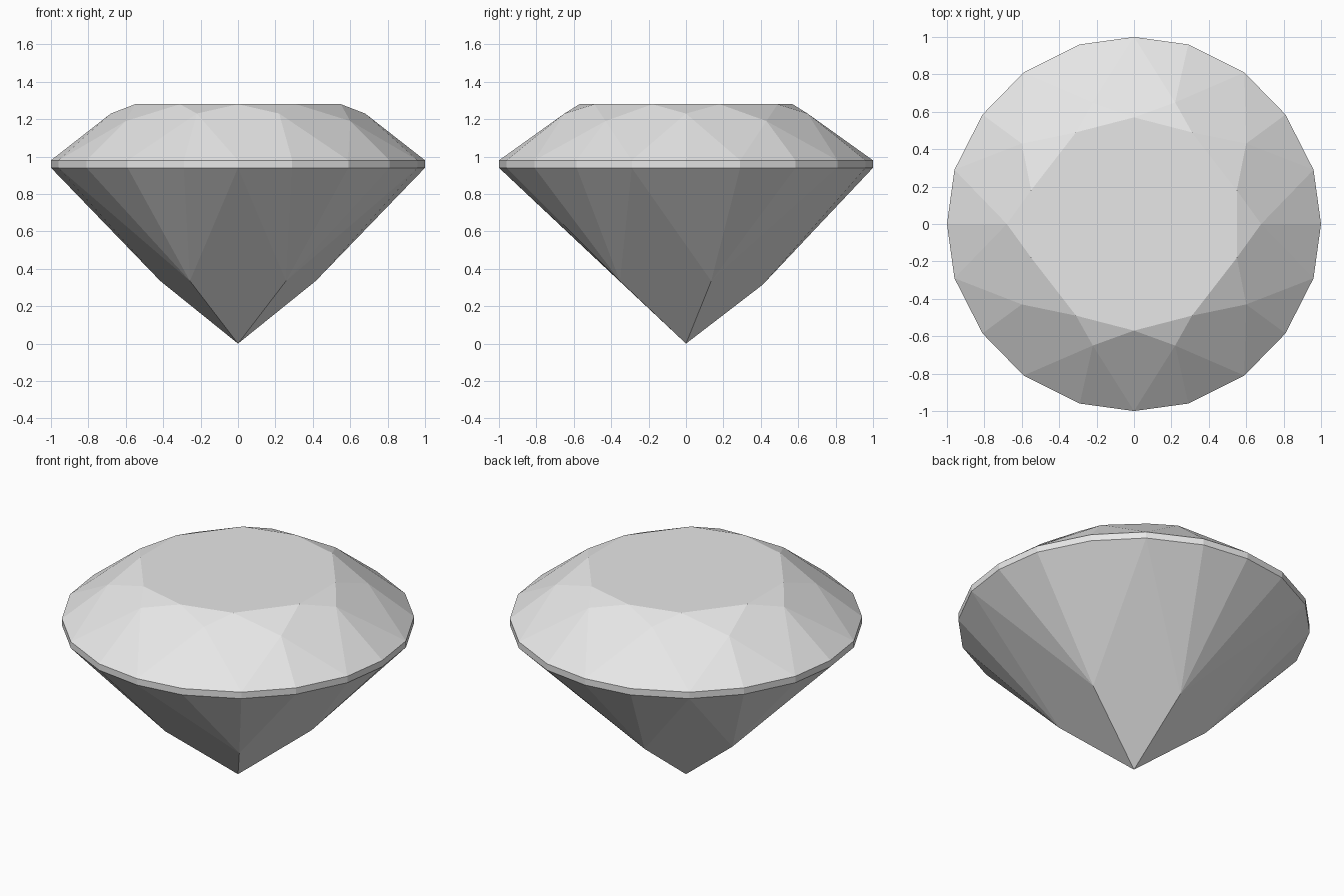
import bpy
import bmesh
from math import radians, cos, sin

cube = bpy.data.objects.get("Cube")
if cube:
    bpy.data.objects.remove(cube, do_unlink=True)

# One quarter of each ring, from the side (+x) to the back (+y)
GIRDLE = [(1, 0), (0.96, 0.29), (0.81, 0.585), (0.59, 0.81), (0.29, 0.96), (0, 1)]
# Crown corners alternate between the facet shoulders and the flat table
CROWN = [(0.68, 0, 1.23), (0.55, 0.18, 1.28), (0.6, 0.43, 1.19),
         (0.31, 0.49, 1.28), (0.22, 0.65, 1.23), (0, 0.57, 1.28)]
GIRDLE_TOP, GIRDLE_BOTTOM = 0.98, 0.94
SIDES = 20


def mirrored_ring(quarter):
    """Mirror a quarter ring in x and y to get all twenty points."""
    ring = []
    for k in range(SIDES):
        half = k % 10
        x, y, *rest = quarter[min(half, 10 - half)]
        sx = -1 if 5 < k < 15 else 1
        sy = -1 if k > 10 else 1
        ring.append((sx * x, sy * y, *rest))
    return ring


bm = bmesh.new()
crown = [bm.verts.new(p) for p in mirrored_ring(CROWN)]
upper = [bm.verts.new((*p, GIRDLE_TOP)) for p in mirrored_ring(GIRDLE)]
lower = [bm.verts.new((*p, GIRDLE_BOTTOM)) for p in mirrored_ring(GIRDLE)]
culet = bm.verts.new((0, 0, 0))

# Five pavilion corners between the lower kites
pavilion = {}
for k in range(1, SIDES, 4):
    r, z = (0.41, 0.315) if k == 5 else (0.437, 0.335)
    a = radians(18 * k)
    pavilion[k] = bm.verts.new((r * cos(a), r * sin(a), z))


def face(*verts):
    bm.faces.new(verts)


# Flat table on top
face(*crown[1::2])

# Crown kites on odd corners, star and girdle triangles on even ones
for k in range(SIDES):
    n, p = (k + 1) % SIDES, k - 1
    if k % 2:
        face(crown[k], crown[p], upper[k], crown[n])
    else:
        face(crown[k], crown[n], crown[p])
        face(crown[k], upper[p], upper[k])
        face(crown[k], upper[k], upper[n])
    # Girdle band
    face(upper[k], lower[k], lower[n], upper[n])

# Pavilion: a fan of four triangles per corner, then the long kites
for k, corner in pavilion.items():
    for i in range(k - 2, k + 2):
        face(corner, lower[(i + 1) % SIDES], lower[i % SIDES])
    face(culet, pavilion[(k + 4) % SIDES], lower[(k + 2) % SIDES], corner)

bmesh.ops.recalc_face_normals(bm, faces=bm.faces[:])
mesh = bpy.data.meshes.new("cut_gem")
bm.to_mesh(mesh)
bm.free()

# Pale grey stone
mat = bpy.data.materials.new("pale_grey")
mat.use_nodes = True
colour = (0.8, 0.8, 0.8, 1)
mat.diffuse_color = colour
mat.node_tree.nodes["Principled BSDF"].inputs["Base Color"].default_value = colour
mesh.materials.append(mat)

gem = bpy.data.objects.new("cut_gem", mesh)
bpy.context.collection.objects.link(gem)
